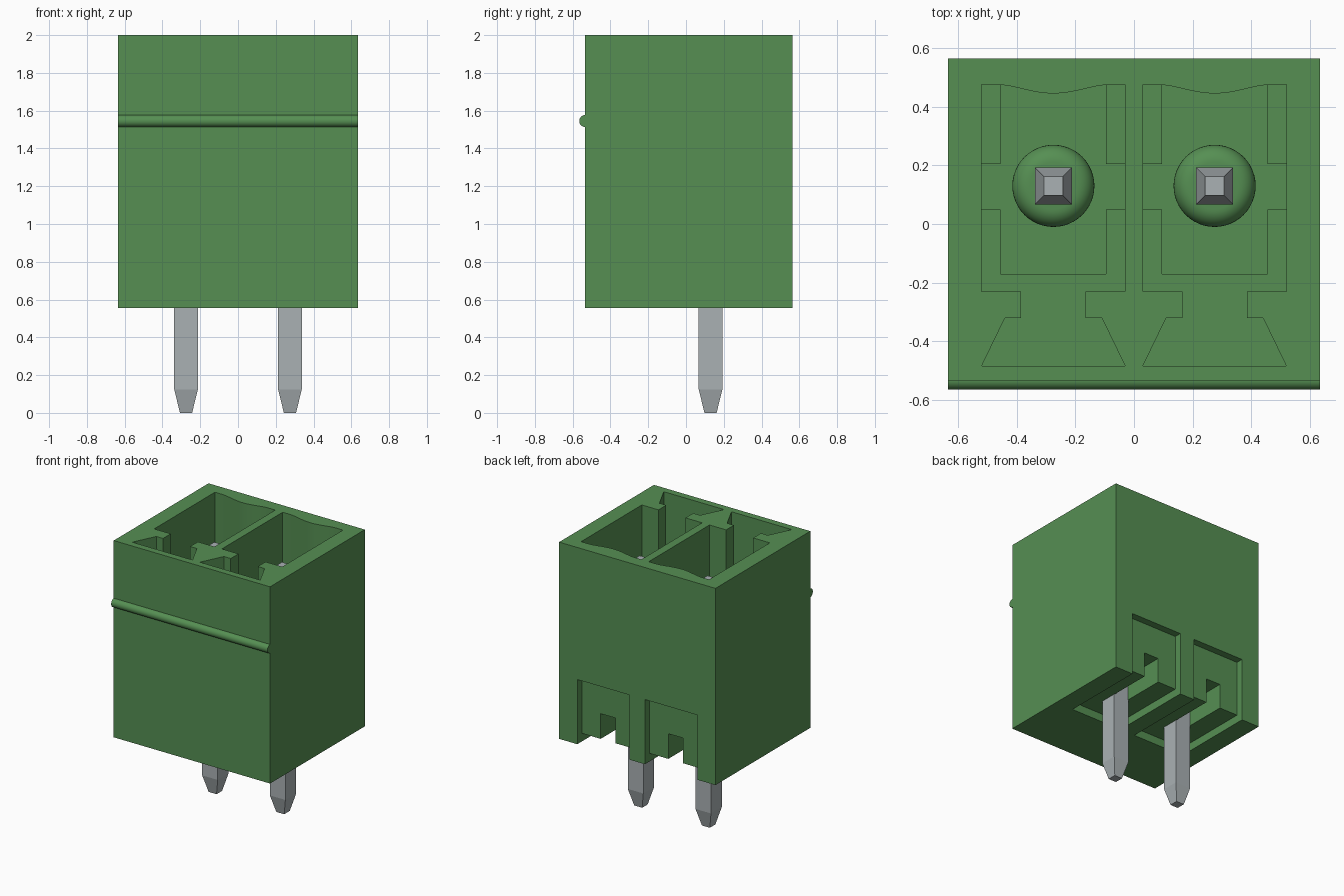
import bpy, bmesh, math

cube = bpy.data.objects.get("Cube")
if cube:
    bpy.data.objects.remove(cube, do_unlink=True)

PITCH_X = 0.275          # x of each contact position, mirrored
PIN_Y = 0.13
BOTTOM, TOP = 0.555, 2.0
SHELF_Z, FLOOR_Z = 1.05, 0.95


def material(name, rgb, roughness):
    m = bpy.data.materials.new(name)
    m.use_nodes = True
    m.diffuse_color = (*rgb, 1)
    node = m.node_tree.nodes["Principled BSDF"]
    node.inputs["Base Color"].default_value = (*rgb, 1)
    node.inputs["Roughness"].default_value = roughness
    return m


GREEN = material("housing green", (0.092, 0.275, 0.086), 0.6)
METAL = material("pin grey", (0.40, 0.44, 0.455), 0.5)


def finish(bm, name, mat):
    bmesh.ops.recalc_face_normals(bm, faces=bm.faces)
    me = bpy.data.meshes.new(name)
    bm.to_mesh(me)
    bm.free()
    me.materials.append(mat)
    ob = bpy.data.objects.new(name, me)
    bpy.context.collection.objects.link(ob)
    return ob


def prism(name, outline, z0, z1, x=0.0, mat=GREEN):
    """Extrude an xy outline from z0 to z1."""
    bm = bmesh.new()
    face = bm.faces.new([bm.verts.new((px + x, py, z0)) for px, py in outline])
    up = bmesh.ops.extrude_face_region(bm, geom=[face])["geom"]
    bmesh.ops.translate(bm, vec=(0, 0, z1 - z0),
                        verts=[g for g in up if isinstance(g, bmesh.types.BMVert)])
    return finish(bm, name, mat)


def rect(x0, x1, y0, y1):
    return [(x0, y0), (x1, y0), (x1, y1), (x0, y1)]


def activate(ob):
    bpy.ops.object.select_all(action='DESELECT')
    ob.select_set(True)
    bpy.context.view_layer.objects.active = ob


def smooth(ob):
    activate(ob)
    bpy.ops.object.shade_smooth_by_angle(angle=math.radians(35))


def cut(ob, cutter):
    cutter.hide_render = True
    mod = ob.modifiers.new("cut", 'BOOLEAN')
    mod.operation, mod.solver, mod.object = 'DIFFERENCE', 'EXACT', cutter
    activate(ob)
    bpy.ops.object.modifier_apply(modifier=mod.name)
    bpy.data.objects.remove(cutter, do_unlink=True)


def lathe(name, profile, x, y, segments=48):
    """Spin a radius/height profile that starts and ends on the axis."""
    bm = bmesh.new()
    verts = [bm.verts.new((r, 0, z)) for r, z in profile]
    edges = [bm.edges.new(p) for p in zip(verts, verts[1:])]
    bmesh.ops.spin(bm, geom=verts + edges, cent=(0, 0, 0), axis=(0, 0, 1),
                   angle=2 * math.pi, steps=segments, use_duplicate=False)
    bmesh.ops.remove_doubles(bm, verts=bm.verts, dist=1e-5)
    bmesh.ops.translate(bm, vec=(x, y, 0), verts=bm.verts)
    return finish(bm, name, GREEN)


# Bulged back wall of each socket, from +x to -x
arc = [(0.18 - 0.03 * i, 0.475 - 0.03 * math.cos(math.pi * (i - 6) / 12) ** 1.5)
       for i in range(1, 12)]
arc = [(0.18, 0.475)] + arc + [(-0.18, 0.475)]

# Socket outline: main chamber, neck and dovetail key slot
key = [(0.245, -0.485), (0.165, -0.32), (0.11, -0.32), (0.11, -0.23), (0.245, -0.23)]
socket = (key + [(0.245, 0.475)] + arc + [(-0.245, 0.475)]
          + [(-px, py) for px, py in reversed(key)])

# Deeper pocket in the socket floor, widened beside the pin
side = [(0.18, -0.17), (0.18, 0.05), (0.245, 0.05), (0.245, 0.205), (0.18, 0.205)]
pocket = side + arc + [(-px, py) for px, py in reversed(side)]

# Housing block
housing = prism("housing", rect(-0.635, 0.635, -0.535, 0.565), BOTTOM, TOP)
for x in (-PITCH_X, PITCH_X):
    cut(housing, prism("socket_cutter", socket, SHELF_Z, TOP + 0.1, x))
    cut(housing, prism("pocket_cutter", pocket, FLOOR_Z, SHELF_Z + 0.05, x))
    # Shallow recess wrapping the rear face and the underside
    cut(housing, prism("rear_recess_cutter", rect(-0.213, 0.213, 0.512, 0.7), 0.4, 1.03, x))
    cut(housing, prism("base_recess_cutter", rect(-0.213, 0.213, -0.07, 0.6), 0.4, BOTTOM + 0.06, x))
    # Channel from the rear to the pin
    cut(housing, prism("channel_cutter", rect(-0.06, 0.06, 0.1, 0.6), 0.4, 0.80, x))
smooth(housing)

# Rounded latch ridge across the front
bm = bmesh.new()
bmesh.ops.create_cone(bm, cap_ends=True, segments=32, radius1=0.032, radius2=0.032, depth=1.27)
for v in bm.verts:
    v.co = (v.co.z, v.co.y - 0.533, v.co.x + 1.545)
smooth(finish(bm, "latch_ridge", GREEN))

# Contact pins with tapered ends, each in a rounded collar
R, FILLET, COLLAR_TOP = 0.14, 0.06, FLOOR_Z + 0.1
collar = [(0, FLOOR_Z - 0.02), (R, FLOOR_Z - 0.02)]
collar += [(R - FILLET + FILLET * math.cos(a), COLLAR_TOP - FILLET + FILLET * math.sin(a))
           for a in (math.pi / 2 * i / 8 for i in range(9))]
collar += [(0, COLLAR_TOP)]

for label, x in (("right", -PITCH_X), ("left", PITCH_X)):
    smooth(lathe(f"{label}_pin_collar", collar, x, PIN_Y))
    bm = bmesh.new()
    rings = []
    for h, z in ((0.032, 0.0), (0.063, 0.125), (0.063, 1.685), (0.032, 1.81)):
        rings.append([bm.verts.new((x + px, PIN_Y + py, z)) for px, py in rect(-h, h, -h, h)])
    for a, b in zip(rings, rings[1:]):
        for i in range(4):
            j = (i + 1) % 4
            bm.faces.new((a[i], a[j], b[j], b[i]))
    bm.faces.new(rings[0])
    bm.faces.new(rings[-1])
    finish(bm, f"{label}_pin", METAL)
